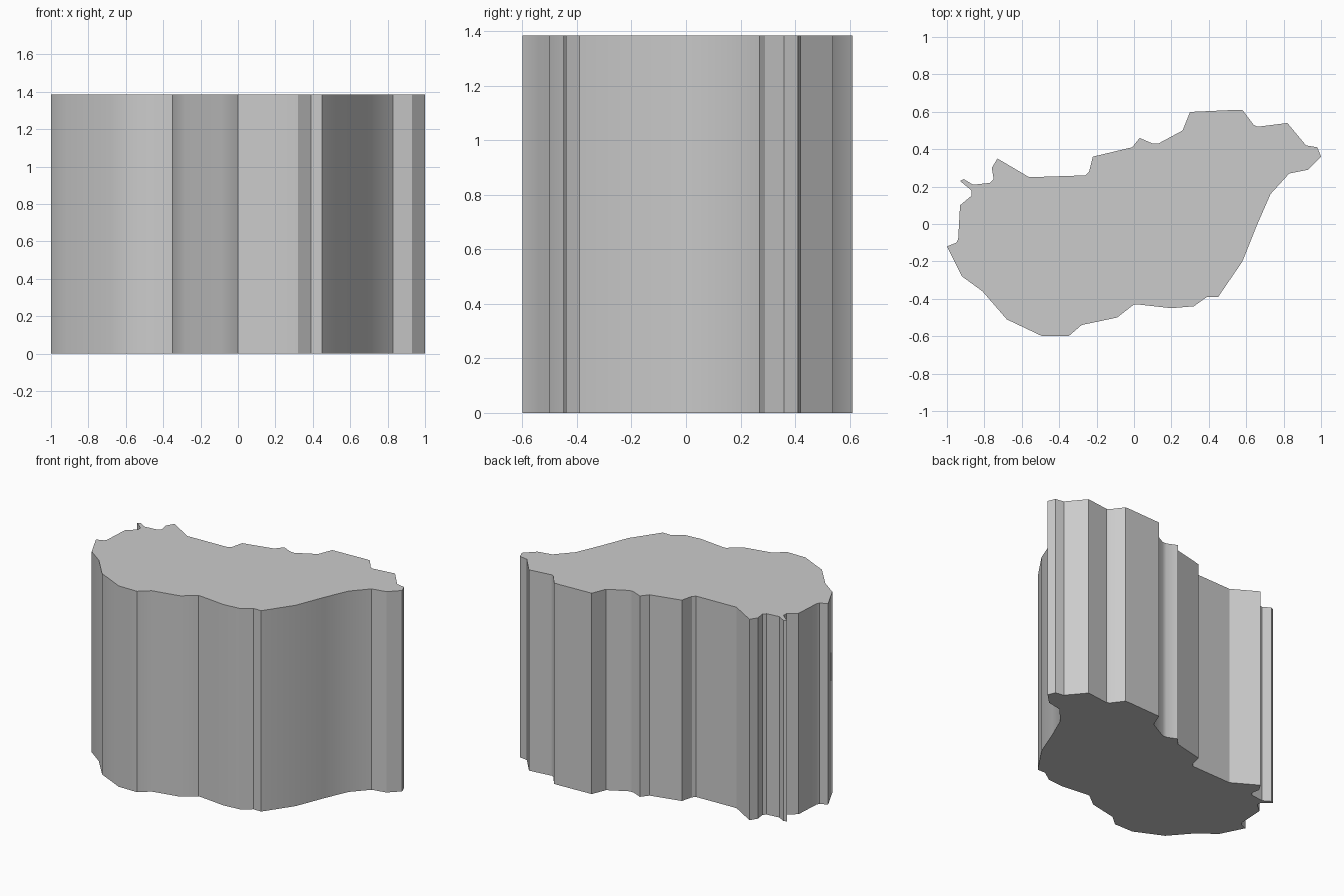
import bpy
import bmesh
import math

# Remove the default cube only
default_cube = bpy.data.objects.get("Cube")
if default_cube:
    bpy.data.objects.remove(default_cube, do_unlink=True)

HEIGHT = 1.385
HUNDREDTH = 0.01


def make_material(name, colour):
    material = bpy.data.materials.new(name)
    material.use_nodes = True
    material.diffuse_color = colour
    shader = material.node_tree.nodes["Principled BSDF"]
    shader.inputs["Base Color"].default_value = colour
    return material


def extrude_outline(name, outline, height, material):
    """Raise a closed plan outline into a solid block with flat caps."""
    mesh = bpy.data.meshes.new(name)
    bm = bmesh.new()
    corners = [bm.verts.new((x * HUNDREDTH, y * HUNDREDTH, 0)) for x, y in outline]
    base = bm.faces.new(corners)
    raised = bmesh.ops.extrude_face_region(bm, geom=[base], use_keep_orig=True)
    top_corners = [item for item in raised["geom"] if isinstance(item, bmesh.types.BMVert)]
    bmesh.ops.translate(bm, verts=top_corners, vec=(0, 0, height))
    bmesh.ops.recalc_face_normals(bm, faces=bm.faces)
    bm.to_mesh(mesh)
    bm.free()
    mesh.materials.append(material)
    block = bpy.data.objects.new(name, mesh)
    bpy.context.collection.objects.link(block)
    return block


# Plan outline in hundredths of a unit, anticlockwise from the left tip
front_edge = [
    (-100, -12), (-99, -14), (-92, -28), (-81, -36), (-68, -51), (-49, -60),
    (-35, -60), (-28, -54), (-9, -50), (0, -43), (2, -43), (20, -45),
    (32, -44), (39, -39), (45, -39),
]
right_edge = [(58, -20), (66, 0), (73, 16), (83, 27), (93, 29), (100, 36), (98, 41), (92, 42)]
back_edge = [
    (82, 54), (66, 52), (64, 53), (58, 61), (54, 61), (32, 60), (30, 60), (26, 50),
    (13, 43), (10, 43), (3, 46), (-1, 41), (-22, 36), (-24, 28), (-26, 26),
    (-56, 25), (-73, 35), (-76, 30), (-75, 24), (-77, 22),
]
left_edge = [(-86, 21), (-91, 24), (-93, 23), (-87, 18), (-87, 15), (-93, 10), (-94, -8), (-95, -10)]

# Solid block
grey = make_material("plain grey", (0.6, 0.6, 0.6, 1))
block = extrude_outline("outline_block", front_edge + right_edge + back_edge + left_edge, HEIGHT, grey)

# Soft walls with crisp corners and caps
bpy.ops.object.select_all(action="DESELECT")
block.select_set(True)
bpy.context.view_layer.objects.active = block
bpy.ops.object.shade_smooth_by_angle(angle=math.radians(30))
